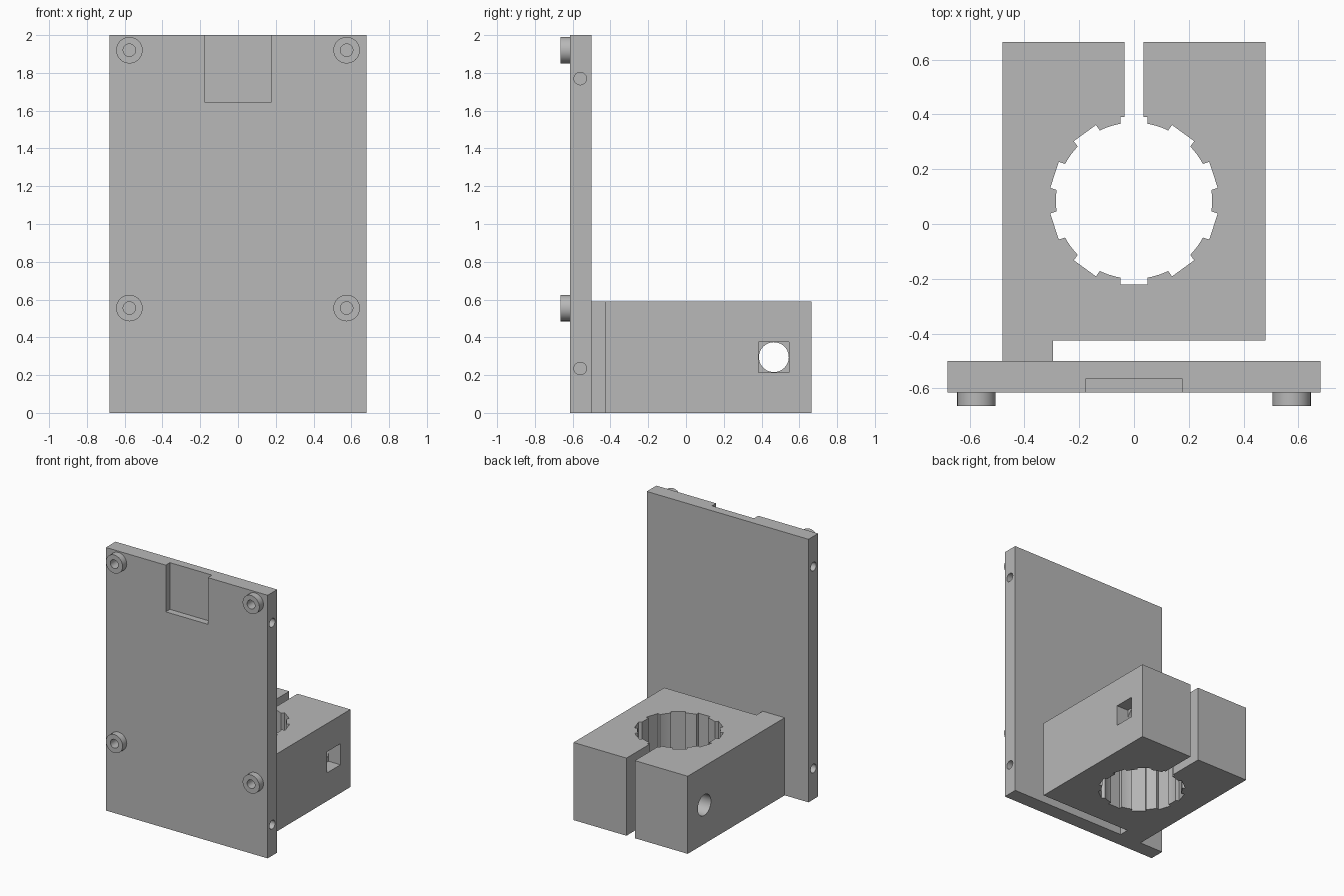
import bpy, bmesh, math
from mathutils import Matrix, Vector

if "Cube" in bpy.data.objects:
    bpy.data.objects.remove(bpy.data.objects["Cube"], do_unlink=True)

grey = bpy.data.materials.new("grey plastic")
grey.use_nodes = True
grey.diffuse_color = (0.48, 0.48, 0.48, 1)
grey.node_tree.nodes["Principled BSDF"].inputs["Base Color"].default_value = (0.48, 0.48, 0.48, 1)


def finish(name, bm):
    bmesh.ops.recalc_face_normals(bm, faces=bm.faces)
    mesh = bpy.data.meshes.new(name)
    bm.to_mesh(mesh)
    bm.free()
    mesh.materials.append(grey)
    ob = bpy.data.objects.new(name, mesh)
    bpy.context.collection.objects.link(ob)
    return ob


def box(name, lo, hi):
    lo, hi = Vector(lo), Vector(hi)
    bm = bmesh.new()
    bmesh.ops.create_cube(bm, size=1, matrix=Matrix.Translation((lo + hi) / 2)
                          @ Matrix.Diagonal((*(hi - lo), 1)))
    return finish(name, bm)


def rod(name, a, b, radius):
    a, b = Vector(a), Vector(b)
    turn = (b - a).to_track_quat('Z', 'Y').to_matrix().to_4x4()
    bm = bmesh.new()
    bmesh.ops.create_cone(bm, cap_ends=True, segments=48, radius1=radius, radius2=radius,
                          depth=(b - a).length, matrix=Matrix.Translation((a + b) / 2) @ turn)
    return finish(name, bm)


def extrude(name, outline, height):
    bm = bmesh.new()
    face = bm.faces.new([bm.verts.new((x, y, 0)) for x, y in outline])
    out = bmesh.ops.extrude_face_region(bm, geom=[face])
    bmesh.ops.translate(bm, vec=(0, 0, height),
                        verts=[v for v in out["geom"] if isinstance(v, bmesh.types.BMVert)])
    return finish(name, bm)


def cut(ob, cutters):
    bpy.context.view_layer.objects.active = ob
    for c in cutters:
        c.hide_render = True
        mod = ob.modifiers.new("cut", 'BOOLEAN')
        mod.operation, mod.solver, mod.object = 'DIFFERENCE', 'EXACT', c
        bpy.ops.object.modifier_apply(modifier=mod.name)
        bpy.data.objects.remove(c, do_unlink=True)


def smooth(ob):
    bpy.ops.object.select_all(action='DESELECT')
    ob.select_set(True)
    bpy.context.view_layer.objects.active = ob
    bpy.ops.object.shade_smooth_by_angle(angle=math.radians(25))


# Back plate with a shallow recess and blind holes in both side edges
FRONT, REAR, HALF = -0.615, -0.5, 0.68
plate = box("mounting_plate", (-HALF, FRONT, 0), (HALF, REAR, 2))
cutters = [box("recess", (-0.177, FRONT - 0.1, 1.645), (0.177, -0.565, 2.1))]
for s in (-1, 1):
    for z in (0.235, 1.77):
        cutters.append(rod("edge_hole", (s * (HALF + 0.05), -0.56, z), (s * 0.53, -0.56, z), 0.033))

# Four round standoffs with screw holes that run on into the plate
standoffs = []
for side, s in (("right", -1), ("left", 1)):
    for level, z in (("lower", 0.555), ("upper", 1.92)):
        x = s * 0.575
        boss = rod(f"{level}_{side}_standoff", (x, -0.665, z), (x, FRONT, z), 0.07)
        cut(boss, [rod("screw_hole", (x, -0.7, z), (x, -0.58, z), 0.033)])
        standoffs.append(boss)
        cutters.append(rod("screw_hole", (x, -0.7, z), (x, -0.56, z), 0.033))
cut(plate, cutters)

# Clamp outline: notched bore, open slot at the rear, connecting foot at the front
CY, BORE, NOTCH, W, SLOT = 0.085, 0.285, 0.305, 0.05, 0.035
half_angle = math.asin(W / BORE)
step = math.radians(36)
bore = [(SLOT, CY + NOTCH), (W, CY + NOTCH)]
for k in range(10):
    # Arc up to the next notch, clockwise from the slot
    for i in range(6):
        a = k * step + half_angle + (step - 2 * half_angle) * i / 5
        bore.append((BORE * math.sin(a), CY + BORE * math.cos(a)))
    if k < 9:
        a = (k + 1) * step
        for w in (-W, W):
            bore.append((NOTCH * math.sin(a) + w * math.cos(a),
                         CY + NOTCH * math.cos(a) - w * math.sin(a)))
bore += [(-W, CY + NOTCH), (-SLOT, CY + NOTCH)]
outer = [(-SLOT, 0.665), (-0.48, 0.665), (-0.48, REAR), (-0.295, REAR), (-0.295, -0.425),
         (0.48, -0.425), (0.48, 0.665), (SLOT, 0.665)]
clamp = extrude("clamp_block", bore + outer, 0.59)

# Clamp bolt hole with a square nut pocket on the left
BY, BZ, R = 0.465, 0.295, 0.08
cut(clamp, [rod("bolt_hole", (-0.6, BY, BZ), (0.6, BY, BZ), R - 0.001),
            box("nut_pocket", (0.38, BY - R, BZ - R), (0.6, BY + R, BZ + R))])

for ob in [plate, clamp] + standoffs:
    smooth(ob)
